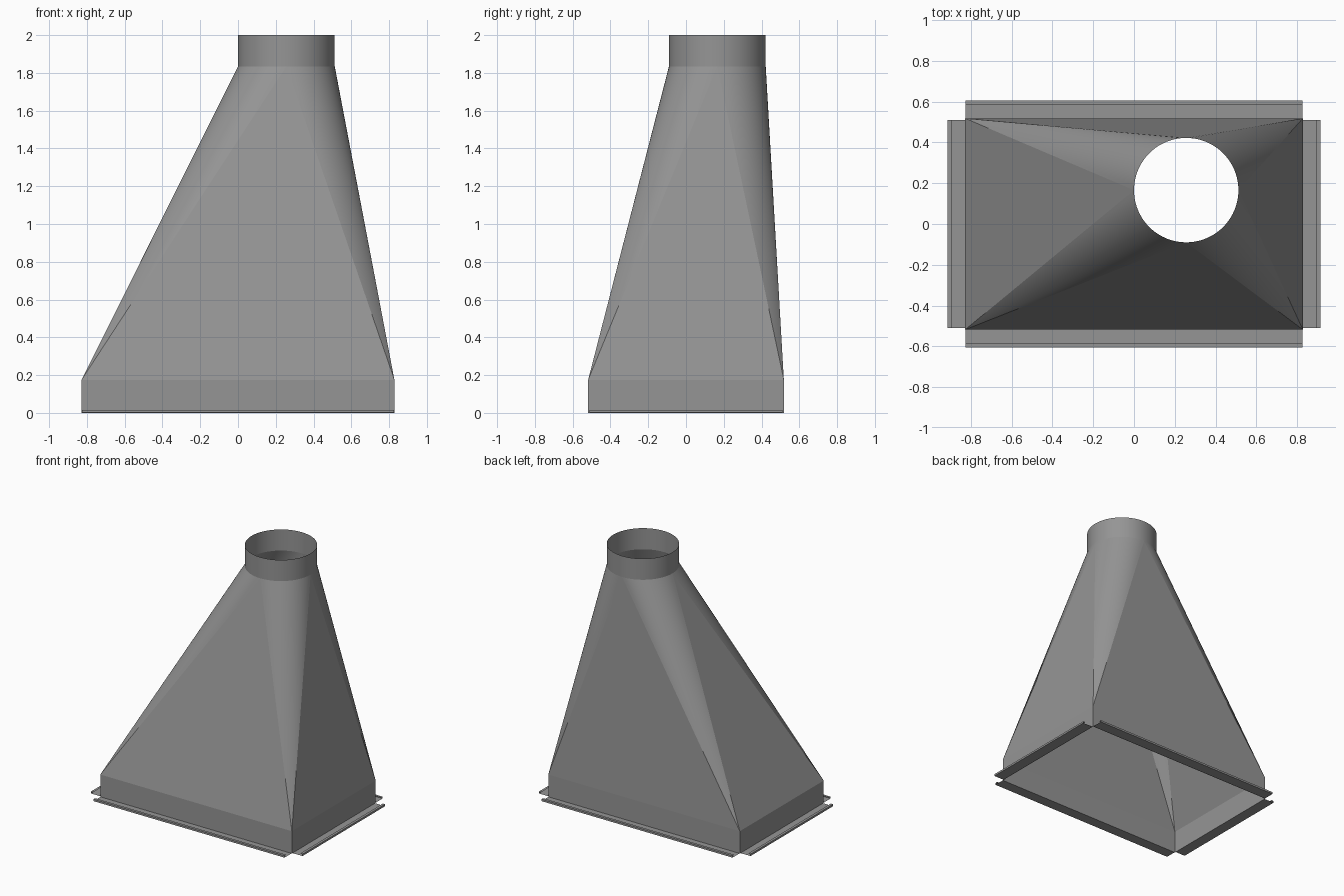
import bpy
import math

if "Cube" in bpy.data.objects:
    bpy.data.objects.remove(bpy.data.objects["Cube"])

HX, HY = 0.828, 0.518            # half size of the rectangular opening
CX, CY, R = 0.256, 0.166, 0.256  # round outlet
Z_SKIRT, Z_NECK, Z_TOP = 0.175, 1.835, 2.0
N = 20                           # arc steps per quarter

steel = bpy.data.materials.new("galvanised grey")
steel.diffuse_color = (0.3, 0.3, 0.3, 1)
steel.use_nodes = True
steel.node_tree.nodes["Principled BSDF"].inputs["Base Color"].default_value = steel.diffuse_color


def make(name, verts, faces, smooth=False):
    me = bpy.data.meshes.new(name)
    me.from_pydata(verts, [], faces)
    me.materials.append(steel)
    ob = bpy.data.objects.new(name, me)
    bpy.context.collection.objects.link(ob)
    if smooth:
        bpy.ops.object.select_all(action='DESELECT')
        ob.select_set(True)
        bpy.context.view_layer.objects.active = ob
        bpy.ops.object.shade_smooth_by_angle(angle=math.radians(30))
    return ob


def ring(z):
    return [(CX + R * math.cos(i * math.pi / 2 / N),
             CY + R * math.sin(i * math.pi / 2 / N), z) for i in range(4 * N)]


def rect(z):
    return [(HX, HY, z), (-HX, HY, z), (-HX, -HY, z), (HX, -HY, z)]


def tube(name, low, high, smooth=False):
    n = len(low)
    faces = [(i, (i + 1) % n, n + (i + 1) % n, n + i) for i in range(n)]
    return make(name, low + high, faces, smooth)


# Straight rectangular skirt and round collar, both open sheet metal
tube("base_skirt", rect(0), rect(Z_SKIRT))
tube("outlet_collar", ring(Z_NECK), ring(Z_TOP), True)

# Square-to-round hood: a cone fan at each corner, a flat triangle on each side
faces = []
for q in range(4):
    for i in range(q * N, (q + 1) * N):
        faces.append((q, 4 + (i + 1) % (4 * N), 4 + i)[::-1])
    faces.append((q, (q + 1) % 4, 4 + (q + 1) * N % (4 * N)))
# fan faces wind corner -> arc start -> arc end, seen from outside
faces = [f if f[1] < 4 else (f[2], f[0], f[1]) for f in faces]
make("transition_hood", rect(Z_SKIRT) + ring(Z_NECK), faces, True)


# Folded flanges: outward strip, upturned lip, short inward return
def flange(name, axis, sign, inner, outer, half):
    profile = [(inner, 0.001), (outer, 0.001), (outer, 0.016), (outer - 0.02, 0.016)]
    verts = []
    for t in (-half, half):
        for d, z in profile:
            verts.append((sign * d, t, z) if axis == 'x' else (t, sign * d, z))
    quads = [(i, i + 1, i + 5, i + 4) for i in range(3)]
    if (axis == 'x') == (sign > 0):
        quads = [f[::-1] for f in quads]
    make(name, verts, quads)


flange("right_flange", 'x', 1, HX, 0.915, 0.51)
flange("left_flange", 'x', -1, HX, 0.915, 0.51)
flange("back_flange", 'y', 1, HY, 0.605, 0.826)
flange("front_flange", 'y', -1, HY, 0.605, 0.826)
